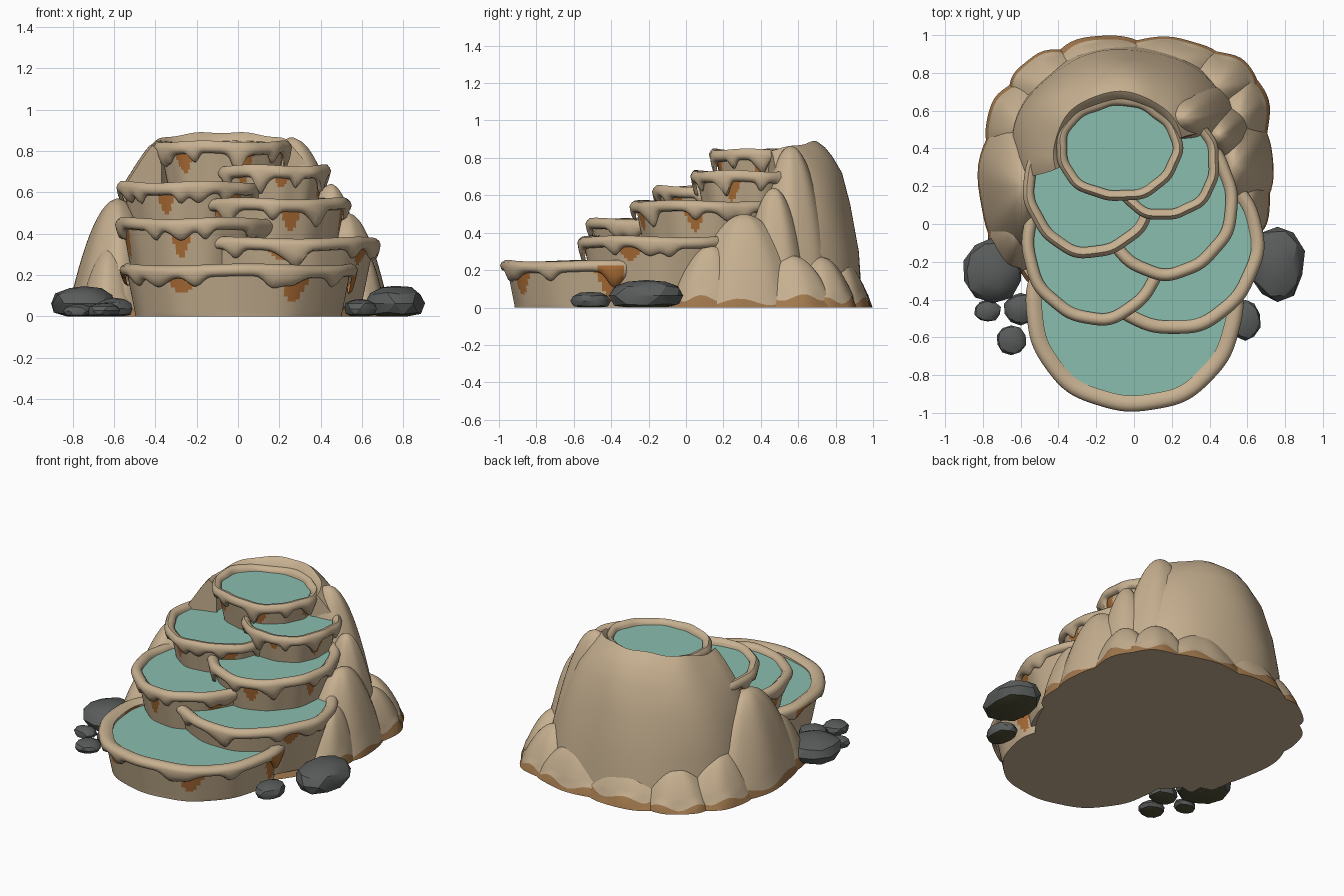
import bpy, bmesh, math, random
from mathutils import noise, Vector

if "Cube" in bpy.data.objects:
    bpy.data.objects.remove(bpy.data.objects["Cube"])

random.seed(4)
TAU = math.tau


def material(name, color):
    m = bpy.data.materials.new(name)
    m.diffuse_color = (*color, 1)
    m.use_nodes = True
    m.node_tree.nodes["Principled BSDF"].inputs["Base Color"].default_value = m.diffuse_color
    return m


STONE = material("travertine", (0.57, 0.435, 0.28))
STAIN = material("rust_stain", (0.43, 0.16, 0.038))
EARTH = material("earth_brown", (0.36, 0.19, 0.075))
WATER = material("pool_water", (0.255, 0.515, 0.425))
ROCK = material("dark_rock", (0.1, 0.108, 0.106))
MOSS = material("moss", (0.085, 0.08, 0.04))


def finish(name, bm, mats, rule=None, angle=40):
    """Turn a bmesh into a named object, coloured by a face rule."""
    bmesh.ops.recalc_face_normals(bm, faces=bm.faces)
    bm.normal_update()
    if rule:
        for f in bm.faces:
            f.material_index = rule(f)
    me = bpy.data.meshes.new(name)
    bm.to_mesh(me)
    bm.free()
    for m in mats:
        me.materials.append(m)
    ob = bpy.data.objects.new(name, me)
    bpy.context.collection.objects.link(ob)
    bpy.ops.object.select_all(action='DESELECT')
    bpy.context.view_layer.objects.active = ob
    ob.select_set(True)
    bpy.ops.object.shade_smooth_by_angle(angle=math.radians(angle))
    return ob


def loft(rows, closed=True, cap_start=False, cap_end=False):
    """Skin a list of point rings."""
    bm = bmesh.new()
    rings = [[bm.verts.new(p) for p in row] for row in rows]
    n = len(rings[0])
    for a, b in zip(rings, rings[1:]):
        for i in range(n if closed else n - 1):
            j = (i + 1) % n
            bm.faces.new((a[i], a[j], b[j], b[i]))
    if cap_start:
        bm.faces.new(rings[0])
    if cap_end:
        bm.faces.new(rings[-1])
    return bm, rings


def basin(name, cx, cy, rx, ry, top, width, phase):
    """Terraced pool: rounded dripping rim, tapered stained wall, water."""
    seg = 144
    angles = [TAU * i / seg for i in range(seg)]

    def drip(t):
        return (0.045 * max(0, math.sin(9 * t + phase)) ** 3
                + 0.045 * max(0, math.sin(5 * t + 2 * phase)) ** 4)

    def point(t, off, z):
        wob = 0.004 * math.sin(5 * t + phase) + 0.003 * math.sin(11 * t + 2 * phase)
        lift = 0.005 * math.sin(4 * t + 3 * phase)
        return (cx + (rx + off + wob) * math.cos(t),
                cy + (ry + off + wob) * math.sin(t), max(0, z + lift))

    # rim cross-section: (offset from outer edge, drop, share of the drip)
    rim = [(-width, -0.06, 0), (-width, -0.02, 0), (-width * .7, -0.003, 0),
           (-width * .35, 0, 0), (-0.008, -0.012, 0), (0, -0.03, 0),
           (-0.004, -0.045, .5), (-0.012, -0.055, .9), (-0.03, -0.06, 1)]
    rows = [[point(t, o - 0.15 * k * drip(t), top + dz - k * drip(t)) for t in angles]
            for o, dz, k in rim]
    bm, _ = loft(rows)

    def rim_rule(f):
        c = f.calc_center_median()
        s = (c.y - cy) / ry
        return int(name == "front_pool" and abs(s - .1) < .13 and c.z < top - .03)
    finish(name + "_rim", bm, [STONE, STAIN], rim_rule, 50)

    # wall below the rim, with rust bleeding out under the drips
    depth = min(top, 0.34)
    rows = []
    for i in range(19):
        d = 0.035 + (depth - 0.035) * i / 18
        rows.append([point(t, -0.028 - 0.2 * d, top - d) if i < 18 or depth < top
                     else (*point(t, -0.028 - 0.2 * d, 0)[:2], 0) for t in angles])
    bm, _ = loft(rows, cap_end=True)

    def wall_rule(f):
        c = f.calc_center_median()
        t = math.atan2((c.y - cy) / ry, (c.x - cx) / rx)
        s = max(0, math.sin(6 * t + 3 * phase) + .5 * math.sin(11 * t + phase) - 0.45)
        return int(abs(f.normal.z) < .9 and s > 0
                   and top - c.z < 0.05 + 0.7 * drip(t) + 0.11 * s)
    finish(name + "_wall", bm, [STONE, STAIN], wall_rule)

    # water surface
    bm = bmesh.new()
    bm.faces.new([bm.verts.new((*point(t, -width + .006, 0)[:2], top - 0.032)) for t in angles])
    finish(name + "_water", bm, [WATER])


POOLS = [("front_pool", 0, -0.45, .575, .545, .25, .085, 0.4),
         ("lower_right_pool", .2, -.1, .485, .485, .38, .07, 1.3),
         ("lower_left_pool", -.2, -.08, .395, .455, .475, .065, 2.1),
         ("middle_right_pool", .17, .12, .38, .415, .57, .065, 3.2),
         ("middle_left_pool", -.23, .2, .355, .38, .65, .06, 4.4),
         ("upper_right_pool", .16, .32, .295, .3, .73, .055, 5.1),
         ("top_pool", -.08, .4, .335, .28, .845, .055, 0.9)]
for p in POOLS:
    basin(*p)

# main mound: thick curved shell wrapping the back of the pools
profile = [(0, -.03, .64, .57), (.3, -.04, .61, .545), (.55, -.06, .55, .495),
           (.72, -.07, .475, .45), (.81, -.075, .41, .40), (.86, -.08, .37, .36),
           (.89, -.08, .345, .32), (.865, -.08, .32, .285), (.8, -.08, .3, .26),
           (0, -.08, .29, .25)]
rows = []
for z, cx, rx, ry in profile:
    row = []
    for i in range(57):
        t = math.radians(14 + 182 * i / 56)
        k = 1 + 0.01 * math.sin(7 * t + 4 * z)
        drop = 0.065 * (1 - max(0, math.sin(t))) * (z > .5) + .004 * math.sin(9 * t) * (z > .8)
        row.append((cx + rx * k * math.cos(t), .38 + ry * k * math.sin(t), z - drop))
    rows.append(row)
bm, rings = loft(rows, closed=False)
bm.faces.new([r[0] for r in rings])
bm.faces.new([r[-1] for r in rings])
finish("back_mound", bm, [STONE])

# lumps skirting the mound and its right shoulder: x, y, rx, ry, height
LUMPS = [(-.58, .2, .245, .42, .57), (-.62, -.02, .16, .25, .33),
         (.53, .31, .205, .33, .50), (.6, .13, .12, .22, .33),
         (.26, .56, .33, .25, .865), (.45, .47, .2, .2, .64),
         (.55, .56, .17, .25, .28), (.43, .72, .22, .2, .27),
         (.17, .83, .31, .16, .25), (-.14, .83, .32, .165, .24),
         (-.41, .71, .25, .21, .26), (-.58, .5, .2, .27, .3)]
for n, (x, y, rx, ry, h) in enumerate(LUMPS):
    band = 0.042 + 0.012 * math.sin(n * 2.3)
    rows = []
    for i in range(14):
        z = [0, band][i] if i < 2 else band + (h - band) * (1 - (1 - (i - 1) / 12.2) ** 1.6)
        r = math.sqrt(max(0, 1 - z / h))
        row = []
        for j in range(48):
            t = TAU * j / 48
            k = r * (1 + .03 * math.sin(3 * t + n) + .015 * math.sin(7 * t + 2 * n))
            zz = z + (.018 * math.sin(6 * t + n) if i == 1 else 0)
            row.append((x + rx * k * math.cos(t), y + ry * k * math.sin(t), zz))
        rows.append(row)
    bm, _ = loft(rows, cap_start=True, cap_end=True)
    finish("mound_lump", bm, [STONE, EARTH],
           lambda f: int(f.calc_center_median().z < band * .8 and abs(f.normal.z) < .9))

# flat footing under everything
rows = [[(-.03 + (.71 - s) * math.cos(TAU * i / 64), .2 + (.77 - s) * math.sin(TAU * i / 64), z)
         for i in range(64)] for z, s in ((0, 0), (.035, .02))]
bm, _ = loft(rows, cap_start=True, cap_end=True)
finish("footing", bm, [STONE, EARTH], lambda f: int(abs(f.normal.z) < .9))

# dark boulders: x, y, rx, ry, height
ROCKS = [(-.745, -.25, .162, .17, .145), (.76, -.21, .145, .205, .15),
         (-.775, -.46, .07, .06, .06), (-.6, -.45, .09, .085, .09),
         (-.65, -.615, .08, .08, .065), (.59, -.51, .08, .11, .085)]
for n, (x, y, rx, ry, h) in enumerate(ROCKS):
    bm = bmesh.new()
    bmesh.ops.create_icosphere(bm, subdivisions=2, radius=1)
    for v in bm.verts:
        k = 1 + .1 * noise.noise(v.co * 1.4 + Vector((n * 5, 0, 0)))
        up = math.copysign(abs(v.co.z) ** .85, v.co.z)
        v.co = Vector((x + rx * v.co.x * k, y + ry * v.co.y * k,
                       max(0, h * .42 + h * .58 * up * k)))
    finish("boulder", bm, [ROCK, MOSS], lambda f: int(f.normal.z < -.85), 25)
